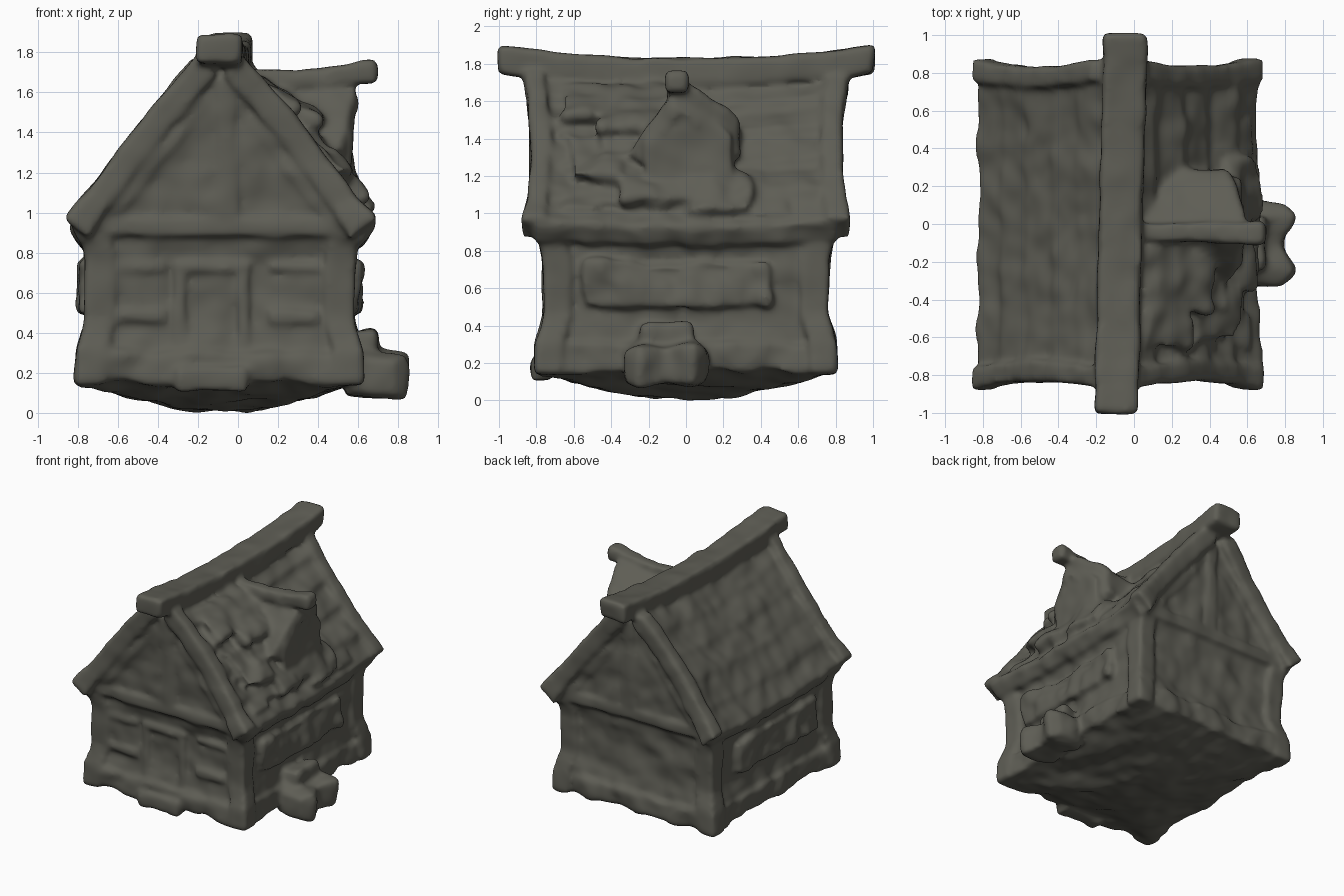
import bpy, bmesh, math, random
from mathutils import Vector, noise

if "Cube" in bpy.data.objects:
    bpy.data.objects.remove(bpy.data.objects["Cube"])

random.seed(4)
CX = -0.09                       # the house sits left of the stones
clay = bpy.data.materials.new("dark_olive_clay")
clay.diffuse_color = (0.112, 0.110, 0.090, 1)
clay.use_nodes = True
clay.node_tree.nodes["Principled BSDF"].inputs["Base Color"].default_value = clay.diffuse_color


def soften(ob, voxel, times):
    """Remesh and smooth an object, then drop the old materials for the clay."""
    bpy.context.view_layer.objects.active = ob
    rm = ob.modifiers.new("remesh", 'REMESH')
    rm.mode = 'VOXEL'
    rm.voxel_size = voxel
    sm = ob.modifiers.new("soften", 'SMOOTH')
    sm.iterations = times
    for m in ("remesh", "soften"):
        bpy.ops.object.modifier_apply(modifier=m)
    ob.data.materials.clear()
    ob.data.materials.append(clay)
    ob.data.shade_smooth()


def loft(name, rings, rough=0.012, voxel=0.02):
    """Skin closed rings, then soften and roughen like modelled clay."""
    bm = bmesh.new()
    rows = [[bm.verts.new(p) for p in r] for r in rings]
    n = len(rows[0])
    for a, b in zip(rows, rows[1:]):
        for i in range(n):
            bm.faces.new((a[i], a[(i + 1) % n], b[(i + 1) % n], b[i]))
    bm.faces.new(rows[0])
    bm.faces.new(rows[-1])
    bmesh.ops.recalc_face_normals(bm, faces=bm.faces)
    me = bpy.data.meshes.new(name)
    bm.to_mesh(me)
    bm.free()
    ob = bpy.data.objects.new(name, me)
    bpy.context.collection.objects.link(ob)
    soften(ob, voxel, 3)
    me = ob.data
    moves = [v.normal * rough * (noise.noise(v.co * 5) + 0.5 * noise.noise(v.co * 10))
             for v in me.vertices]
    for v, d in zip(me.vertices, moves):
        v.co += d
    return ob


def beam(name, path, a, b, rough=0.012):
    """Rectangular bar along a path; a and b are half-width vectors, 4th value scales."""
    a, b = Vector(a), Vector(b)
    rings = []
    for p in path:
        c, s = Vector(p[:3]), (p[3] if len(p) > 3 else 1)
        rings.append([c + s * q for q in (a + b, b - a, -a - b, a - b)])
    return loft(name, rings, rough)


def block(name, c, h, rough=0.015):
    x, y, z = c
    return beam(name, [(x, y, z - h[2]), (x, y, z + h[2])], (h[0], 0, 0), (0, h[1], 0), rough)


# walls with nearly flush gables and a bulging underside
walls = []
for z, hx, hy in [(0.0, .12, .14), (.06, .40, .46), (.15, .68, .775), (.28, .67, .765), (.44, .64, .735),
                  (.75, .65, .74), (.88, .67, .77), (.97, .66, .785), (1.7, .06, .81)]:
    walls.append([(CX + sx * hx, sy * hy, z) for sx, sy in ((-1, -1), (1, -1), (1, 1), (-1, 1))])
loft("walls", walls, 0.025)

# corner posts, flared at foot and eave
post = [(.648, .738, .13), (.638, .728, .3), (.592, .682, .46), (.6, .692, .75), (.628, .742, .95)]
for sx in (-1, 1):
    for sy in (-1, 1):
        beam("corner_post", [(CX + sx * x, sy * y, z) for x, y, z in post], (.078, 0, 0), (0, .078, 0))

# sill and eave beams, gable struts, wall panels
for s in (-1, 1):
    beam("end_sill", [(CX - .64, s * .745, .22), (CX + .64, s * .745, .22)], (0, .05, 0), (0, 0, .08), .03)
    beam("side_sill", [(CX + s * .645, -.72, .22), (CX + s * .645, .72, .22)], (.05, 0, 0), (0, 0, .08), .03)
    beam("end_eave_beam", [(CX - .62, s * .757, .92), (CX + .62, s * .757, .92)], (0, .05, 0), (0, 0, .05))
    beam("gable_strut", [(CX + .04, s * .77, .92), (CX + .03, s * .79, 1.66)], (.055, 0, 0), (0, .035, 0))
    block("side_panel", (CX + s * .645, -.05, .62), (.05, .50, .12), .05)

# door frame, step and window rails on the front
for x in (-.29, .03):
    block("door_jamb", (x, -.72, .45), (.03, .045, .26))
block("door_lintel", (-.13, -.72, .72), (.2, .045, .035))
block("door_step", (-.13, -.77, .16), (.18, .055, .06))
for x in (-.48, .28):
    block("window_sill", (x, -.715, .47), (.13, .05, .03))
    block("window_head", (x, -.715, .72), (.13, .045, .03))


def roof(s, u, v, lift=0.0):
    """Point on a roof slope: side s, u ridge to eave, v along the house."""
    sag = (1 - v * v) * (.07 * (1 - u) + .03 * u)
    return Vector((CX + s * (.09 + .65 * u + .78 * lift), v * (.815 - .04 * math.sin(math.pi * u)),
                   1.75 - .82 * u + .02 * math.sin(math.pi * u) - sag + .62 * lift))


# main roof, laid in stepped courses, with a thick eave
N = 24
rings = []
for j in range(13):
    v = -1 + j / 6
    ring = []
    for k in range(N, -1, -1):
        ring.append(roof(-1, k / N, v, .018 * ((k / N * 4.99) % 1) - .008))
    for k in range(N + 1):
        ring.append(roof(1, k / N, v, .042 * ((k / N * 4.99) % 1) - .008))
    drop = .02 * (1 - v * v)
    ring += [Vector((CX + .70, v * .81, .835 - drop)), Vector((CX + .60, v * .81, .84 - drop)),
             Vector((CX, v * .81, 1.58)),
             Vector((CX - .60, v * .81, .84 - drop)), Vector((CX - .69, v * .81, .835 - drop))]
    rings.append(ring)
loft("roof", rings, 0.025)

# verge rolls along the gable edges
for s in (-1, 1):
    for e in (-1, 1):
        path = [tuple(roof(s, k / 6, e, -.03)) + (1.2 if k == 6 else 1,) for k in range(7)]
        beam("verge_roll", path, (0, .058, 0), (s * .055, 0, .045))

# sagging ridge beam with upturned ends, slightly askew
ridge = [(CX + .02 + .025 * v, v * 1.005, 1.742 + .072 * v * v, 1.1)
         for v in [-1 + i / 5 for i in range(11)]]
beam("ridge_beam", ridge, (.105, 0, 0), (0, 0, .07))

# dormer body on the right slope
face = [(-.22, 1.05), (.24, 1.05), (.25, 1.40), (-.02, 1.64), (-.22, 1.38)]
loft("dormer_wall", [[(x, y, z) for y, z in face] for x in (.05, .57)], 0.02)

# dormer roof with overhanging peak
rings = []
for x0, dz in ((.02, -.02), (.3, -.02), (.62, .02)):
    prof = [(-.31, 1.30), (-.10, 1.59), (-.03, 1.69), (.07, 1.63), (.29, 1.47), (.30, 1.28),
            (.22, 1.26), (-.02, 1.52), (-.24, 1.24)]
    rings.append([(x0 - (.38 * abs(y + .03) if x0 > .5 else 0), y, z + dz) for y, z in prof])
loft("dormer_roof", rings, 0.02)
beam("dormer_ridge", [(0, -.04, 1.67, .9), (.3, -.045, 1.65, 1), (.55, -.05, 1.68, 1.1), (.695, -.05, 1.70, 1.3)],
     (0, .05, 0), (0, 0, .048))

# broken layers of thatch beside and below the dormer: u start, u end, v, half width, lifts
for u0, u1, v, w, l0, l1 in [(.04, .34, -.42, .33, -.01, .06), (.10, .46, -.32, .22, .01, .10),
                             (.35, .62, -.38, .18, .0, .065), (.45, .74, -.62, .14, .0, .05),
                             (.62, .88, -.12, .25, .01, .06), (.68, .94, .22, .17, .01, .045)]:
    beam("thatch_layer", [roof(1, u0, v, l0), roof(1, (u0 + u1) / 2, v, (l0 + l1) / 2 + .01), roof(1, u1, v, l1)],
         (0, w, 0), (.045, 0, .036), .05)

# loose shingles scattered over the right slope
for i in range(12):
    u, v = random.uniform(.3, .92), random.uniform(-.85, .85)
    w = random.uniform(.07, .12)
    beam("loose_shingle", [roof(1, u - .07, v, -.012), roof(1, u + .07, v, .014)],
         (0, w, 0), (.022, 0, .018), .02)

# heap of stones by the right wall
beam("stone_heap", [(.67, -.33, .17, .75), (.69, -.25, .18, 1.12), (.67, -.11, .19, .88),
                    (.69, .04, .18, 1.12), (.67, .11, .17, .75)], (.14, 0, -.01), (0, 0, .11), .03)
block("upper_stone", (.59, -.11, .31), (.10, .14, .09), .03)

# fuse all parts into one sculpted skin
for ob in bpy.context.scene.objects:
    ob.select_set(True)
house = bpy.data.objects["walls"]
bpy.context.view_layer.objects.active = house
bpy.ops.object.join()
house.name = "cottage"
soften(house, 0.017, 6)
low = min(v.co.z for v in house.data.vertices)
for v in house.data.vertices:
    v.co.z -= low
